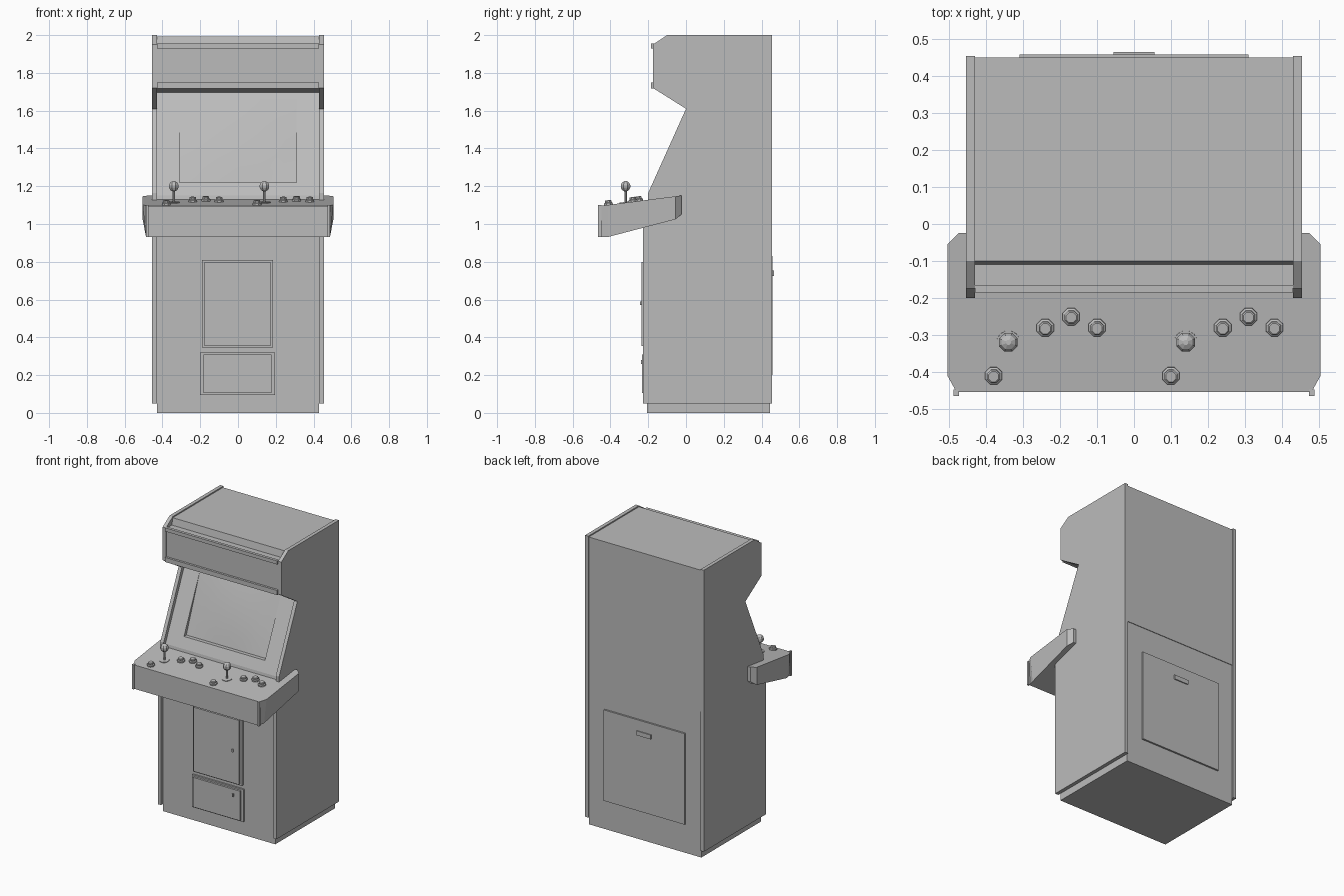
import bpy, bmesh, math
from mathutils import Matrix, Vector

cube = bpy.data.objects.get("Cube")
if cube:
    bpy.data.objects.remove(cube)

grey = bpy.data.materials.new("plain_grey")
grey.use_nodes = True
grey.diffuse_color = (0.5, 0.5, 0.5, 1)
grey.node_tree.nodes["Principled BSDF"].inputs["Base Color"].default_value = (0.5, 0.5, 0.5, 1)


def finish(name, bm):
    bmesh.ops.recalc_face_normals(bm, faces=bm.faces)
    mesh = bpy.data.meshes.new(name)
    bm.to_mesh(mesh)
    bm.free()
    mesh.materials.append(grey)
    obj = bpy.data.objects.new(name, mesh)
    bpy.context.collection.objects.link(obj)
    return obj


def loft(name, ring_a, ring_b):
    """Closed solid between two matching rings of points."""
    bm = bmesh.new()
    a = [bm.verts.new(p) for p in ring_a]
    b = [bm.verts.new(p) for p in ring_b]
    bm.faces.new(a)
    bm.faces.new(b)
    for i in range(len(a)):
        j = (i + 1) % len(a)
        bm.faces.new((a[i], a[j], b[j], b[i]))
    return finish(name, bm)


def side_prism(name, profile, x0, x1):
    return loft(name, [(x0, y, z) for y, z in profile], [(x1, y, z) for y, z in profile])


def box(name, x0, x1, y0, y1, z0, z1):
    return side_prism(name, [(y0, z0), (y1, z0), (y1, z1), (y0, z1)], x0, x1)


# Cabinet core between the side panels
core = side_prism("cabinet_core", [
    (-0.206, 0), (-0.206, 1.0), (-0.18, 1.15), (0.065, 1.695), (-0.17, 1.72),
    (-0.17, 1.945), (-0.11, 1.945), (-0.1, 1.992), (0.45, 1.992),
    (0.45, 1.01), (0.446, 1.01), (0.446, 0)], -0.43, 0.43)

# Screen opening, deeper at its lower edge
cutter = side_prism("screen_cutter", [(-0.25, 1.22), (-0.12, 1.22), (0.049, 1.66), (-0.03, 1.66)],
                    -0.31, 0.31)
cutter.hide_render = True
cut = core.modifiers.new("screen_opening", 'BOOLEAN')
cut.object = cutter
cut.solver = 'EXACT'
bpy.context.view_layer.objects.active = core
bpy.ops.object.modifier_apply(modifier=cut.name)
bpy.data.objects.remove(cutter)

# Bulging screen glass
bm = bmesh.new()
bmesh.ops.create_grid(bm, x_segments=6, y_segments=6, size=1)
low, high = Vector((0, -0.121, 1.22)), Vector((0, 0.048, 1.66))
out = Vector((0, -0.93, 0.36))
for v in bm.verts:
    u, w = v.co.x, v.co.y
    bulge = 0.002 + 0.012 * (1 - u * u) * (1 - w * w)
    v.co = low.lerp(high, (w + 1) / 2) + out * bulge + Vector((0.31 * u, 0, 0))
glass = finish("screen_glass", bm)
if glass.data.polygons[0].normal.y > 0:
    glass.data.flip_normals()
glass.data.polygons.foreach_set("use_smooth", [True] * len(glass.data.polygons))

# Side panels
outline = [(-0.228, 0.05), (-0.228, 1.0), (-0.2, 1.1), (-0.2, 1.165), (0, 1.61),
           (-0.175, 1.72), (-0.175, 1.95), (-0.1, 2.0), (0.455, 2.0), (0.455, 0.05)]
for side, s in (("left", 1), ("right", -1)):
    side_prism(side + "_side_panel", outline, s * 0.43, s * 0.455)
    box(side + "_control_trim", s * 0.473, s * 0.488, -0.465, -0.448, 0.93, 1.1)

# Sign retainers
box("upper_sign_retainer", -0.43, 0.43, -0.185, -0.165, 1.93, 1.955)
box("lower_sign_retainer", -0.43, 0.43, -0.185, -0.165, 1.718, 1.75)


# Control deck with clipped corners
def deck_z(y):
    return 1.15 + (y + 0.03) * 0.128


half = [(0.48, -0.455), (0.505, -0.41), (0.505, -0.055), (0.475, -0.025)]
plan = half + [(-x, y) for x, y in reversed(half)]
under = [(0.475, -0.455, 0.93), (0.487, -0.41, 0.932), (0.505, -0.055, 1.025), (0.475, -0.025, 1.05)]
loft("control_deck", [(x, y, deck_z(y)) for x, y in plan],
     under + [(-x, y, z) for x, y, z in reversed(under)])


def lathe(name, x, y, profile, tilt=0.127, sides=8):
    """Faceted turned part standing on the deck, profile of radius and height."""
    bm = bmesh.new()
    rings = []
    for r, h in profile:
        rings.append([bm.verts.new((r * math.cos(a), r * math.sin(a), h))
                      for a in (2 * math.pi * (i + 0.5) / sides for i in range(sides))])
    for a, b in zip(rings, rings[1:]):
        for i in range(sides):
            j = (i + 1) % sides
            bm.faces.new((a[i], a[j], b[j], b[i]))
    bm.faces.new(rings[0])
    bm.faces.new(rings[-1])
    place = Matrix.Translation((x, y, deck_z(y))) @ Matrix.Rotation(tilt, 4, 'X')
    bmesh.ops.transform(bm, matrix=place, verts=bm.verts)
    return finish(name, bm)


# Joysticks and buttons, one set per player
for player, x in (("first", -0.34), ("second", 0.14)):
    lathe(player + "_stick_disc", x, -0.32, [(0.032, -0.005), (0.032, 0.004)], sides=12)
    lathe(player + "_stick_shaft", x, -0.32, [(0.007, 0), (0.007, 0.07)], tilt=0)
    ball = [(0.028 * math.sin(t), 0.087 - 0.028 * math.cos(t))
            for t in (math.pi * (k + 0.5) / 6 for k in range(6))]
    lathe(player + "_stick_ball", x, -0.32, ball, tilt=0)
    for label, dx, y in (("near", 0.1, -0.28), ("middle", 0.17, -0.25),
                         ("far", 0.24, -0.28), ("start", -0.04, -0.41)):
        lathe(f"{player}_{label}_button", x + dx, y,
              [(0.025, -0.005), (0.025, 0.009), (0.019, 0.013), (0.019, 0.022), (0.015, 0.025)])

# Front service doors with raised leaves and locks
box("coin_door_frame", -0.19, 0.185, -0.222, -0.2, 0.345, 0.81)
box("coin_door", -0.177, 0.172, -0.236, -0.2, 0.355, 0.8)
box("coin_door_lock", 0.12, 0.13, -0.243, -0.23, 0.57, 0.59)
box("cash_door_frame", -0.2, 0.195, -0.218, -0.2, 0.095, 0.32)
box("cash_door", -0.182, 0.177, -0.232, -0.2, 0.105, 0.31)
box("cash_door_lock", 0.12, 0.13, -0.239, -0.23, 0.26, 0.28)

# Rear service door with pull
box("rear_door", -0.31, 0.31, 0.44, 0.458, 0.2, 0.83)
box("rear_door_pull", -0.055, 0.055, 0.45, 0.465, 0.725, 0.755)
